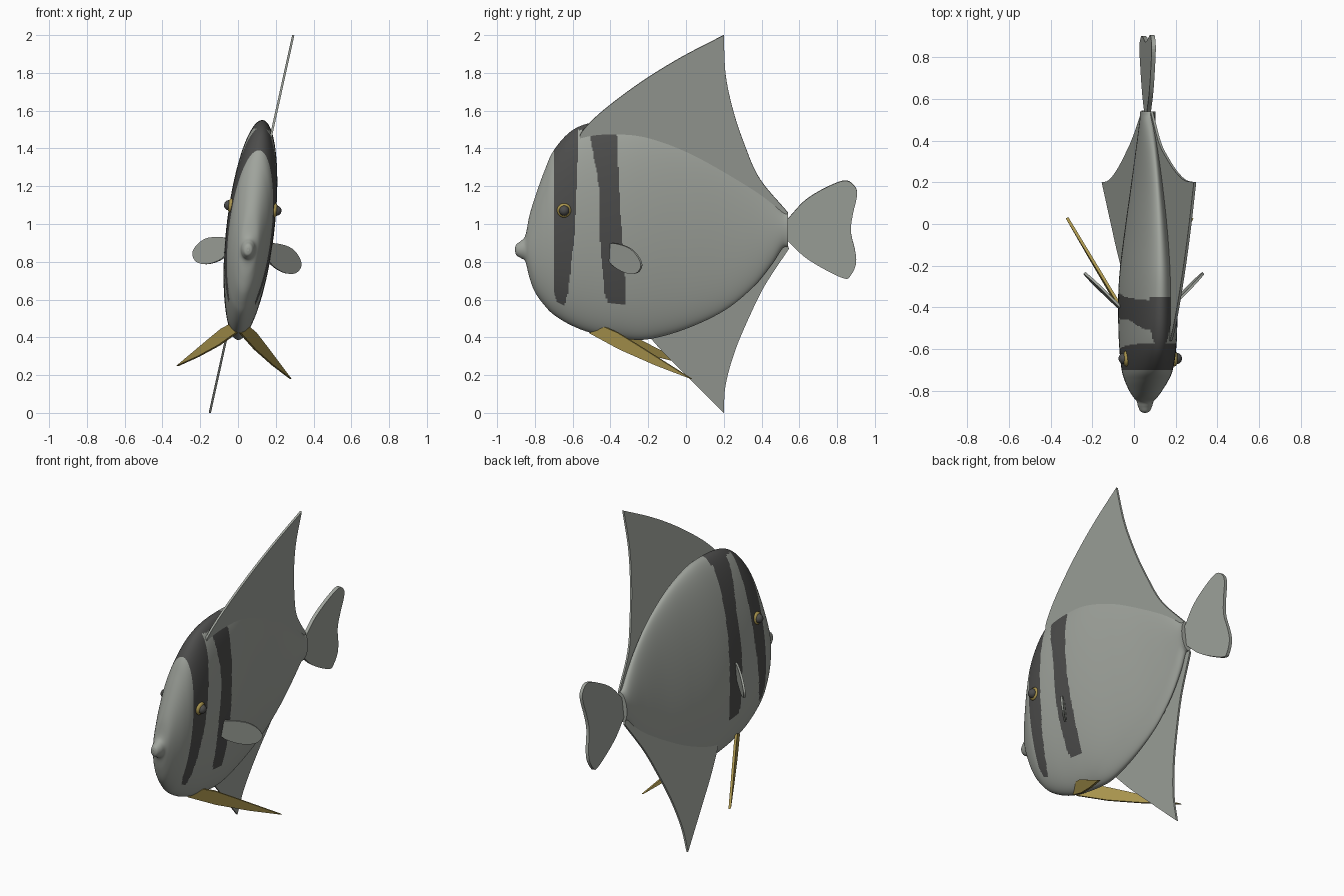
import bpy, bmesh, math
from mathutils import Vector

if "Cube" in bpy.data.objects:
    bpy.data.objects.remove(bpy.data.objects["Cube"])

CX, CZ = 0.065, 0.97            # roll axis of the fish
BODY_LEAN, FIN_LEAN = 0.114, 0.221


def material(name, rgb):
    m = bpy.data.materials.new(name)
    m.diffuse_color = (*rgb, 1)
    m.use_nodes = True
    m.node_tree.nodes["Principled BSDF"].inputs["Base Color"].default_value = m.diffuse_color
    return m


GREY = material("grey_scales", (0.35, 0.37, 0.335))
DARK = material("dark_band", (0.075, 0.075, 0.073))
GOLD = material("gold", (0.40, 0.30, 0.075))


def lean(u, y, z, k=BODY_LEAN):
    """Roll an upright point over about the long axis."""
    return Vector((CX + u + (z - CZ) * k, y, z - u * k))


def smooth(points, steps):
    """Catmull-Rom curve through points; steps is a count or a function."""
    p = [Vector(q) for q in points]
    p = [2 * p[0] - p[1]] + p + [2 * p[-1] - p[-2]]
    out = []
    for a, b, c, d in zip(p, p[1:], p[2:], p[3:]):
        n = steps(b, c) if callable(steps) else steps
        for i in range(n):
            t = i / n
            out.append(0.5 * (2 * b + (c - a) * t + (2 * a - 5 * b + 4 * c - d) * t * t
                              + (3 * b - a - 3 * c + d) * t ** 3))
    return out + [p[-2]]


def add_object(name, verts, faces, mats):
    me = bpy.data.meshes.new(name)
    me.from_pydata([tuple(v) for v in verts], [], faces)
    for m in mats:
        me.materials.append(m)
    ob = bpy.data.objects.new(name, me)
    bpy.context.collection.objects.link(ob)
    return ob


def lookup(z, table):
    """Linear interpolation in (z, value) pairs, z ascending."""
    if z <= table[0][0]:
        return table[0][1]
    for (z0, a), (z1, b) in zip(table, table[1:]):
        if z <= z1:
            return a + (b - a) * (z - z0) / (z1 - z0)
    return table[-1][1]


# Body: elliptical rings (y, top, bottom, half width)
STATIONS = [
    (-0.905, 0.875, 0.855, 0.006), (-0.898, 0.893, 0.835, 0.022), (-0.875, 0.91, 0.82, 0.033),
    (-0.85, 0.94, 0.80, 0.04), (-0.83, 1.04, 0.72, 0.055), (-0.80, 1.14, 0.64, 0.073),
    (-0.75, 1.28, 0.57, 0.097), (-0.70, 1.39, 0.52, 0.112), (-0.61, 1.49, 0.465, 0.122),
    (-0.50, 1.537, 0.423, 0.126), (-0.35, 1.55, 0.395, 0.125), (-0.20, 1.54, 0.39, 0.113),
    (0.0, 1.48, 0.445, 0.087), (0.2, 1.375, 0.54, 0.06), (0.35, 1.255, 0.66, 0.045),
    (0.45, 1.145, 0.78, 0.038), (0.51, 1.075, 0.87, 0.035), (0.54, 1.06, 0.88, 0.036),
]
SIDES = 120
rings = smooth(STATIONS, lambda a, b: max(4, math.ceil((b[0] - a[0]) / 0.006)))
upright = []
for y, top, bot, half in rings:
    for i in range(SIDES):
        a = math.tau * i / SIDES
        upright.append(Vector((half * math.sin(a), y, (top + bot) / 2 + (top - bot) / 2 * math.cos(a))))
faces = []
for r in range(len(rings) - 1):
    for i in range(SIDES):
        j = (i + 1) % SIDES
        faces.append((r * SIDES + i, r * SIDES + j, (r + 1) * SIDES + j, (r + 1) * SIDES + i))
faces.append(tuple(range(SIDES))[::-1])
faces.append(tuple(range((len(rings) - 1) * SIDES, len(rings) * SIDES)))
body = add_object("body", [lean(*v) for v in upright], faces, [GREY, DARK])

# Two dark bands joined by a dark cap over the back
BAND_1 = ([(0.59, -0.68), (0.65, -0.70), (1.4, -0.70)],
          [(0.59, -0.64), (0.65, -0.625), (0.97, -0.59), (1.48, -0.57)])
BAND_2 = ([(0.58, -0.41), (0.64, -0.43), (0.92, -0.455), (1.22, -0.46), (1.48, -0.51)],
          [(0.58, -0.32), (0.8, -0.325), (1.1, -0.35), (1.48, -0.365)])


def is_dark(c):
    if c.z > 1.5:
        return -0.70 < c.y < -0.35
    return c.z > 0.585 and any(lookup(c.z, a) < c.y < lookup(c.z, b) for a, b in (BAND_1, BAND_2))


for poly in body.data.polygons:
    poly.use_smooth = len(poly.vertices) == 4
    c = sum((upright[v] for v in poly.vertices), Vector()) / len(poly.vertices)
    poly.material_index = int(is_dark(c))


# Thin fins: one outlined sheet each, given thickness
def fin(name, outline, mat, thick):
    ob = add_object(name, outline, [tuple(range(len(outline)))], [mat])
    mod = ob.modifiers.new("thickness", "SOLIDIFY")
    mod.thickness, mod.offset = thick, 0
    return ob


def upright_fin(name, edges, k, thick):
    pts = []
    for e in edges:
        pts += smooth(e, 6)[:-1]
    pts.append(Vector(edges[-1][-1]))
    fin(name, [lean(0, p.x, p.y, k) for p in pts], GREY, thick)


upright_fin("dorsal_fin", [
    [(-0.56, 1.44), (-0.55, 1.49), (-0.44, 1.60), (-0.24, 1.75), (-0.03, 1.88), (0.2, 2.0)],
    [(0.2, 2.0), (0.21, 1.79), (0.25, 1.60), (0.31, 1.42), (0.39, 1.24), (0.54, 1.06)],
    [(0.54, 1.06), (0.52, 1.0)], [(0.52, 1.0), (-0.4, 1.2)]], FIN_LEAN, 0.012)
upright_fin("anal_fin", [
    [(-0.24, 0.46), (-0.19, 0.40), (-0.11, 0.31), (0.0, 0.20), (0.2, 0.0)],
    [(0.2, 0.0), (0.21, 0.15), (0.26, 0.33), (0.34, 0.52), (0.42, 0.68), (0.545, 0.87)],
    [(0.545, 0.87), (0.52, 0.94)], [(0.52, 0.94), (-0.1, 0.6)]], FIN_LEAN, 0.012)
upright_fin("tail_fin", [
    [(0.52, 1.01), (0.55, 1.04), (0.63, 1.125), (0.735, 1.19), (0.84, 1.23), (0.893, 1.20),
     (0.905, 1.15), (0.883, 1.05), (0.873, 0.96), (0.895, 0.86), (0.90, 0.79), (0.873, 0.73),
     (0.84, 0.712), (0.735, 0.76), (0.63, 0.825), (0.55, 0.90), (0.52, 0.93)]], BODY_LEAN, 0.02)

# Paired fins and eyes
PECTORAL = [(-0.415, 0.885), (-0.39, 0.913), (-0.31, 0.903), (-0.26, 0.867), (-0.235, 0.815),
            (-0.26, 0.77), (-0.32, 0.765), (-0.39, 0.80), (-0.418, 0.85)]
PELVIC = [(-0.51, 0.424), (-0.43, 0.461), (-0.36, 0.435), (-0.24, 0.368), (0.03, 0.214),
          (-0.16, 0.275), (-0.35, 0.347)]


def eye_part(name, side, u, size, mat):
    bm = bmesh.new()
    bmesh.ops.create_uvsphere(bm, u_segments=24, v_segments=14, radius=1)
    for v in bm.verts:
        v.co = lean(side * u + v.co.x * size[0], -0.645 + v.co.y * size[1], 1.085 + v.co.z * size[1])
    me = bpy.data.meshes.new(name)
    bm.to_mesh(me)
    bm.free()
    me.materials.append(mat)
    for p in me.polygons:
        p.use_smooth = True
    bpy.context.collection.objects.link(bpy.data.objects.new(name, me))


for side, label in ((1, "right"), (-1, "left")):
    curve = smooth(PECTORAL + PECTORAL[:1], 4)[:-1]
    fin(label + "_pectoral_fin", [lean(side * (p.x + 0.52), p.x, p.y) for p in curve], GREY, 0.012)
    fin(label + "_pelvic_fin",
        [lean(side * (0.30 + 0.54 * (y - 0.03)), y, z) for y, z in PELVIC], GOLD, 0.014)
    eye_part(label + "_eye_ring", side, 0.115, (0.018, 0.038), GOLD)
    eye_part(label + "_pupil", side, 0.126, (0.026, 0.027), DARK)
